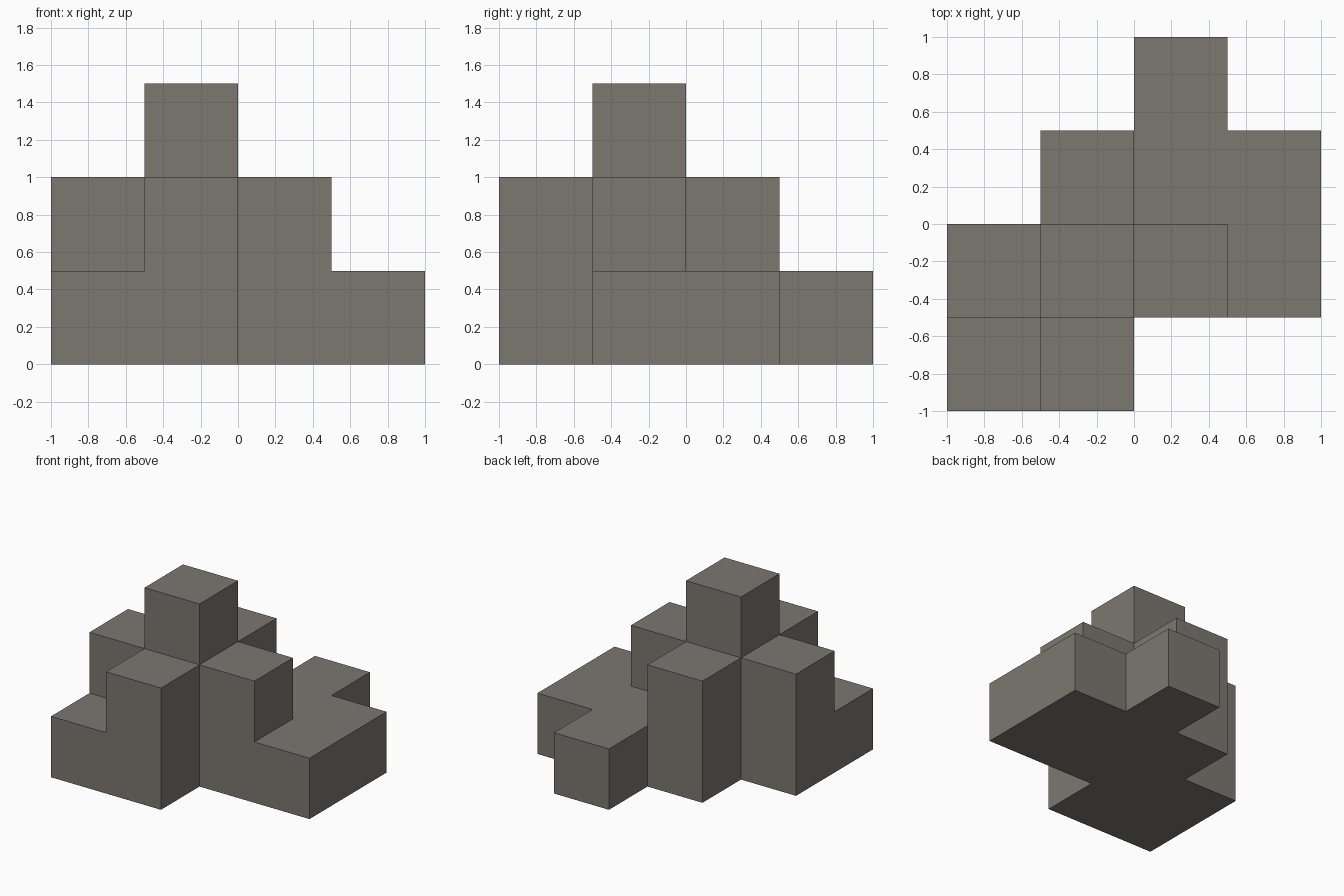
import bpy
import bmesh
from mathutils import Vector

cube = bpy.data.objects.get("Cube")
if cube:
    bpy.data.objects.remove(cube, do_unlink=True)

CELL = 0.5

# Column heights in cells: rows run front to back, entries from -x to +x
HEIGHTS = ["1200",
           "2321",
           "0211",
           "0010"]

stone = bpy.data.materials.new("warm_grey")
stone.use_nodes = True
colour = (0.2, 0.188, 0.166, 1)
stone.diffuse_color = colour
stone.node_tree.nodes["Principled BSDF"].inputs["Base Color"].default_value = colour

filled = {(x, y, z)
          for y, row in enumerate(HEIGHTS)
          for x, height in enumerate(row)
          for z in range(int(height))}


def add_side(bm, cell, axis, sign):
    """Add the square on one side of a cell, facing outward."""
    normal = Vector((0, 0, 0))
    normal[axis] = sign
    u = Vector((0, 0, 0))
    u[(axis + 1) % 3] = 1
    v = normal.cross(u)
    middle = Vector(cell) + Vector((0.5, 0.5, 0.5)) + normal / 2
    corners = [middle + (u * a + v * b) / 2
               for a, b in ((-1, -1), (1, -1), (1, 1), (-1, 1))]
    bm.faces.new([bm.verts.new((c - Vector((2, 2, 0))) * CELL) for c in corners])


# Outer skin only: sides with no neighbouring cell
bm = bmesh.new()
for cell in sorted(filled):
    for axis in range(3):
        for sign in (-1, 1):
            neighbour = list(cell)
            neighbour[axis] += sign
            if tuple(neighbour) not in filled:
                add_side(bm, cell, axis, sign)

# Weld the skin and merge flat neighbours into clean faces
bmesh.ops.remove_doubles(bm, verts=bm.verts, dist=0.001)
bmesh.ops.dissolve_limit(bm, angle_limit=0.01, verts=bm.verts, edges=bm.edges)
bmesh.ops.recalc_face_normals(bm, faces=bm.faces)

mesh = bpy.data.meshes.new("stepped_block_tower")
bm.to_mesh(mesh)
bm.free()
mesh.materials.append(stone)
tower = bpy.data.objects.new("stepped_block_tower", mesh)
bpy.context.collection.objects.link(tower)
